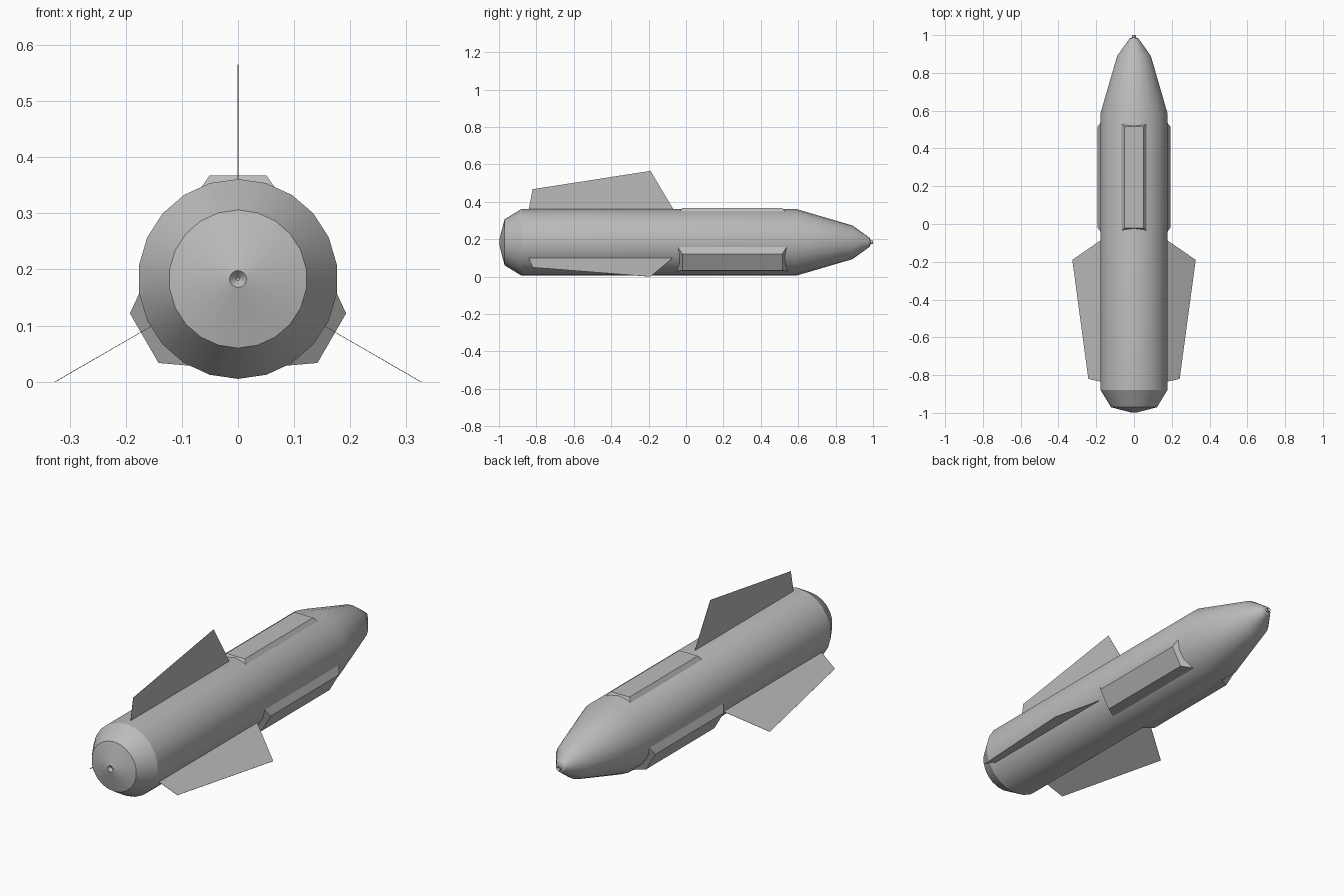
import bpy, bmesh, math
from mathutils import Matrix, Vector

cube = bpy.data.objects.get("Cube")
if cube:
    bpy.data.objects.remove(cube, do_unlink=True)

grey = bpy.data.materials.new("mid grey")
grey.use_nodes = True
GREY = (0.5, 0.5, 0.5, 1)
grey.diffuse_color = GREY
grey.node_tree.nodes["Principled BSDF"].inputs["Base Color"].default_value = GREY


def make(name, verts, faces, smooth=False):
    """Mesh object from points and faces, normals made consistent."""
    mesh = bpy.data.meshes.new(name)
    bm = bmesh.new()
    vs = [bm.verts.new(v) for v in verts]
    for f in faces:
        bm.faces.new([vs[i] for i in f])
    bmesh.ops.recalc_face_normals(bm, faces=bm.faces[:])
    bm.to_mesh(mesh)
    bm.free()
    obj = bpy.data.objects.new(name, mesh)
    bpy.context.collection.objects.link(obj)
    mesh.materials.append(grey)
    if smooth:
        bpy.ops.object.select_all(action='DESELECT')
        obj.select_set(True)
        bpy.context.view_layer.objects.active = obj
        bpy.ops.object.shade_smooth_by_angle(angle=math.radians(30))
    return obj


# Body: a lathed profile of (y, radius), from the tail dimple to the nose dimple
SIDES, AXIS_Z = 22, 0.183
profile = [(-0.985, 0.003), (-0.998, 0.015), (-0.97, 0.123), (-0.88, 0.178),
           (0.59, 0.178), (0.89, 0.09), (0.982, 0.024), (0.987, 0.01),
           (1.0, 0.01), (0.99, 0.003)]
verts, faces = [], []
for y, r in profile:
    for i in range(SIDES):
        a = 2 * math.pi * i / SIDES
        verts.append((r * math.sin(a), y, AXIS_Z + r * math.cos(a)))
for k in range(len(profile) - 1):
    for i in range(SIDES):
        j = (i + 1) % SIDES
        faces.append((k * SIDES + i, k * SIDES + j, (k + 1) * SIDES + j, (k + 1) * SIDES + i))
faces.append(range(SIDES))
faces.append(range((len(profile) - 1) * SIDES, len(profile) * SIDES))
make("body", verts, faces, smooth=True)

# Fin: thin sheet, outline in (y, distance from axis)
fin_outline = [(-0.845, 0.15), (-0.84, 0.176), (-0.82, 0.279), (-0.19, 0.377),
               (-0.07, 0.176), (-0.06, 0.15)]
FIN_HALF = 0.0005
n = len(fin_outline)
fin_verts = [Vector((s * FIN_HALF, y, r)) for s in (-1, 1) for y, r in fin_outline]
fin_faces = [range(n), range(n, 2 * n)]
fin_faces += [(i, (i + 1) % n, n + (i + 1) % n, n + i) for i in range(n)]

# Raised panel: block with all four sides sloping out into the body
panel_verts = []
for r, grow in ((0.133, 0.042), (0.193, 0.0)):
    x, y0, y1 = 0.051 + grow, -0.02 - grow, 0.515 + grow
    panel_verts += [Vector(p) for p in ((-x, y0, r), (x, y0, r), (x, y1, r), (-x, y1, r))]
panel_faces = [(0, 1, 2, 3), (4, 5, 6, 7)]
panel_faces += [(i, (i + 1) % 4, 4 + (i + 1) % 4, 4 + i) for i in range(4)]

# Three fins and three panels, a third of a turn apart
for label, angle in (("top", 0), ("left", 120), ("right", -120)):
    turn = Matrix.Rotation(math.radians(angle), 4, 'Y')
    for part, vs, fs, z in (("fin", fin_verts, fin_faces, 0.188),
                            ("panel", panel_verts, panel_faces, 0.174)):
        place = Matrix.Translation((0, 0, z)) @ turn
        make(f"{label}_{part}", [place @ v for v in vs], fs)
